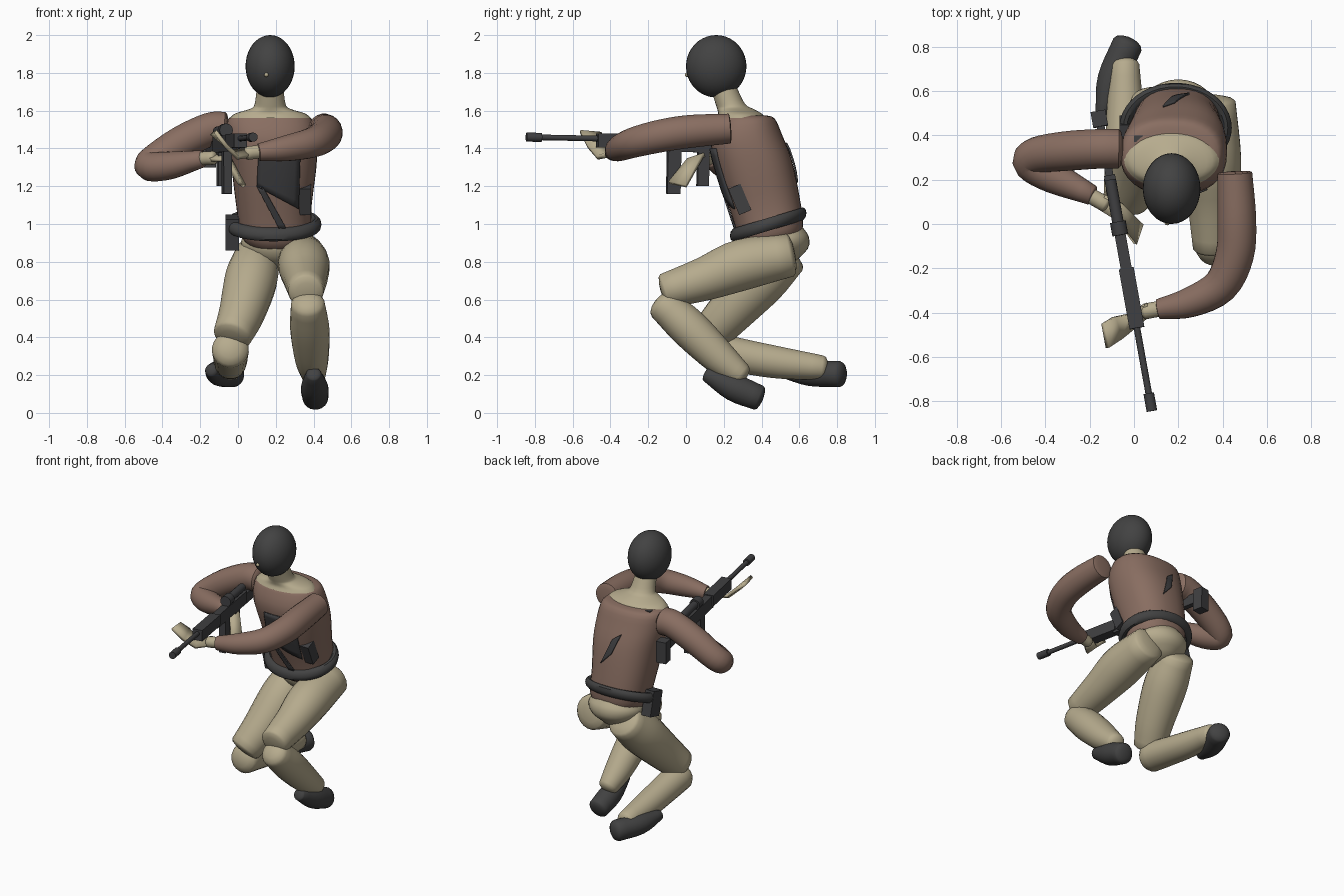
import bpy, bmesh, math
from mathutils import Vector, Matrix
from mathutils.bvhtree import BVHTree

cube = bpy.data.objects.get("Cube")
if cube:
    bpy.data.objects.remove(cube)


def material(name, r, g, b):
    m = bpy.data.materials.new(name)
    m.use_nodes = True
    m.diffuse_color = (r, g, b, 1)
    m.node_tree.nodes["Principled BSDF"].inputs["Base Color"].default_value = (r, g, b, 1)
    return m


TAN = material("tan cloth", .47, .41, .27)
BROWN = material("brown jacket", .25, .155, .12)
BLACK = material("black cloth", .055, .055, .055)
GUN = material("gun metal", .05, .05, .053)
parts = []


def finish(name, bm, mat, thickness=0):
    bmesh.ops.recalc_face_normals(bm, faces=bm.faces)
    mesh = bpy.data.meshes.new(name)
    bm.to_mesh(mesh)
    bm.free()
    mesh.materials.append(mat)
    ob = bpy.data.objects.new(name, mesh)
    bpy.context.collection.objects.link(ob)
    if thickness:
        mod = ob.modifiers.new("thickness", 'SOLIDIFY')
        mod.thickness = thickness
        mod.offset = 0
    parts.append(ob)
    return ob


def skin(name, rings, mat):
    """Join equal rings of points into a capped surface."""
    bm = bmesh.new()
    loops = [[bm.verts.new(p) for p in ring] for ring in rings]
    n = len(loops[0])
    for a, b in zip(loops, loops[1:]):
        for i in range(n):
            j = (i + 1) % n
            bm.faces.new((a[i], a[j], b[j], b[i]))
    bm.faces.new(loops[0])
    bm.faces.new(loops[-1])
    return finish(name, bm, mat)


def smooth_path(keys, steps=4):
    """Catmull-Rom sampling of keys of any length."""
    keys = [Vector(k) for k in keys]
    k = [keys[0] * 2 - keys[1]] + keys + [keys[-1] * 2 - keys[-2]]
    out = []
    for a, b, c, d in zip(k, k[1:], k[2:], k[3:]):
        for s in range(steps):
            t = s / steps
            out.append((b * 2 + (c - a) * t + (a * 2 - b * 5 + c * 4 - d) * t * t
                        + (b * 3 - a - c * 3 + d) * t ** 3) / 2)
    return out + [keys[-1]]


def tube(name, keys, mat, end=.5, sides=20):
    """Limb through (x, y, z, radius) keys with domed ends."""
    path = smooth_path(keys)
    pts = [p.xyz for p in path]
    rad = [p.w for p in path]
    tan = [(pts[min(i + 1, len(pts) - 1)] - pts[max(i - 1, 0)]).normalized()
           for i in range(len(pts))]
    for side in (0, -1):
        p, r, t = pts[side], rad[side], tan[side]
        sign = 1 if side else -1
        for ang in (.5, 1, 1.4):
            at = len(pts) if side else 0
            pts.insert(at, p + t * sign * r * end * math.sin(ang))
            rad.insert(at, r * math.cos(ang))
            tan.insert(at, t)
    rings = []
    u = tan[0].orthogonal()
    for p, r, t in zip(pts, rad, tan):
        u = (u - t * u.dot(t)).normalized()
        v = t.cross(u)
        rings.append([p + (u * math.cos(a) + v * math.sin(a)) * r
                      for a in (math.tau * i / sides for i in range(sides))])
    return skin(name, rings, mat)


def body(name, keys, mat, power=.85, sides=32):
    """Trunk through (x, y, z, half width, half depth, tilt) sections."""
    def bend(v):
        return math.copysign(abs(v) ** power, v)
    rings = []
    for key in smooth_path([Vector(k) for k in keys], 3):
        x, y, z, rx, ry, tilt = key
        ring = []
        for i in range(sides):
            a = math.tau * i / sides
            dy = ry * bend(math.sin(a))
            ring.append((x + rx * bend(math.cos(a)), y + dy, z + dy * tilt))
        rings.append(ring)
    return skin(name, rings, mat)


def box(name, centre, size, mat, rot=Matrix()):
    bm = bmesh.new()
    bmesh.ops.create_cube(bm, size=1, matrix=Matrix.Translation(centre) @ rot
                          @ Matrix.Diagonal((*size, 1)))
    return finish(name, bm, mat)


# Head
bm = bmesh.new()
bmesh.ops.create_uvsphere(bm, u_segments=32, v_segments=20, radius=1,
                          matrix=Matrix.Translation((.17, .16, 1.835)) @ Matrix.Diagonal((.13, .16, .165, 1)))
finish("head", bm, BLACK)
bm = bmesh.new()
bmesh.ops.create_icosphere(bm, subdivisions=2, radius=.012, matrix=Matrix.Translation((.15, .006, 1.79)))
finish("face_spot", bm, TAN)

# Trunk
torso = body("torso", [(.2, .47, .88, .13, .13, .2), (.2, .455, .95, .185, .165, .3),
                       (.19, .42, 1.1, .2, .18, .28), (.19, .365, 1.3, .225, .195, .2),
                       (.18, .32, 1.45, .24, .19, .1), (.17, .315, 1.55, .225, .155, .05),
                       (.17, .305, 1.575, .18, .12, 0)], BROWN)
body("collar", [(.17, .29, 1.56, .215, .13, 0), (.17, .285, 1.585, .185, .115, 0),
                (.17, .26, 1.61, .105, .095, 0), (.17, .235, 1.635, .082, .078, 0),
                (.17, .2, 1.72, .07, .07, 0)], TAN, 1)
body("pelvis", [(.2, .5, .78, .06, .07, .2), (.2, .5, .84, .15, .145, .2),
                (.2, .485, .9, .185, .165, .2), (.2, .47, .95, .16, .15, .2)], TAN, 1)

# Belt
bm = bmesh.new()
rows = []
for i in range(40):
    a = math.tau * i / 40
    out = Vector((math.cos(a), math.sin(a), math.sin(a) * .3))
    mid = Vector((.188 + .228 * out.x, .435 + .177 * out.y, .998 + .177 * out.z))
    rows.append([bm.verts.new(mid + out * .026 * math.cos(b) + Vector((0, 0, .036 * math.sin(b))))
                 for b in (math.tau * k / 10 for k in range(10))])
for i in range(40):
    a, b = rows[i], rows[(i + 1) % 40]
    for k in range(10):
        bm.faces.new((a[k], a[(k + 1) % 10], b[(k + 1) % 10], b[k]))
finish("belt", bm, BLACK)
box("belt_pouch", (-.03, .42, .955), (.07, .1, .17), GUN, Matrix.Rotation(.25, 4, 'X'))
box("holster", (.35, .285, 1.13), (.075, .07, .15), GUN, Matrix.Rotation(.4, 4, 'X'))
box("shoulder_clip", (.02, .385, 1.56), (.04, .03, .03), GUN)

# Flat patches laid on the torso
tree = BVHTree.FromPolygons([v.co for v in torso.data.vertices],
                            [tuple(p.vertices) for p in torso.data.polygons])


def patch(name, outline, side):
    bm = bmesh.new()
    bm.faces.new([bm.verts.new((x, side, z)) for x, z in outline])
    bmesh.ops.subdivide_edges(bm, edges=bm.edges, cuts=7, use_grid_fill=True)
    for v in bm.verts:
        hit = tree.ray_cast(v.co, Vector((0, -side, 0)))[0]
        if hit:
            v.co = hit + Vector((0, side * .007, 0))
    finish(name, bm, GUN, .009)


patch("chest_panel", [(.11, 1.4), (.33, 1.4), (.32, 1.08), (.1, 1.2)], -1)
patch("chest_strap", [(.1, 1.2), (.13, 1.2), (.26, .97), (.22, .97)], -1)
patch("back_sheath", [(.13, 1.43), (.185, 1.39), (.25, 1.22), (.175, 1.3)], 1)

# Arms
tube("right_arm", [(-.07, .34, 1.505, .09), (-.15, .34, 1.5, .09), (-.3, .33, 1.43, .09),
                   (-.44, .31, 1.34, .083), (-.465, .27, 1.305, .078), (-.36, .21, 1.31, .074),
                   (-.19, .13, 1.345, .046)], BROWN, .25)
tube("left_arm", [(.455, .23, 1.505, .08), (.465, .02, 1.49, .088), (.455, -.14, 1.465, .087),
                  (.39, -.28, 1.43, .08), (.25, -.355, 1.4, .068), (.11, -.385, 1.38, .046)], BROWN, .1)

# Hands
tube("right_wrist", [(-.21, .135, 1.345, .036), (-.13, .09, 1.35, .036)], TAN)
tube("left_wrist", [(.13, -.38, 1.385, .036), (.05, -.395, 1.375, .036)], TAN)


def hand(name, pairs):
    bm = bmesh.new()
    rows = [(bm.verts.new(a), bm.verts.new(b)) for a, b in pairs]
    for (a, b), (c, d) in zip(rows, rows[1:]):
        bm.faces.new((a, b, d, c))
    finish(name, bm, TAN, .022)


hand("right_hand", [((-.13, .13, 1.37), (-.16, .07, 1.34)), ((-.05, .09, 1.365), (-.07, .01, 1.34)),
                    ((.035, 0, 1.2), (.005, -.09, 1.22))])
hand("left_hand", [((.06, -.36, 1.4), (.06, -.42, 1.36)), ((-.03, -.41, 1.385), (0, -.47, 1.35)),
                   ((-.09, -.42, 1.44), (-.06, -.52, 1.41)), ((-.14, -.45, 1.48), (-.12, -.56, 1.49))])

# Legs and shoes
tube("left_thigh", [(.345, .55, .835, .115), (.348, .3, .785, .137), (.357, .1, .71, .117),
                    (.36, -.11, .645, .094)], TAN, .25)
tube("left_shin", [(.37, -.12, .575, .09), (.38, .02, .445, .104), (.39, .18, .29, .09),
                   (.4, .29, .2, .065)], TAN)
tube("left_shoe", [(.4, .11, .205, .04), (.405, .25, .135, .072), (.41, .385, .08, .068)], BLACK, .35)
tube("right_thigh", [(.1, .54, .84, .115), (.07, .4, .71, .14), (.02, .23, .53, .122),
                     (-.03, .12, .41, .103)], TAN, .25)
tube("right_shin", [(-.04, .13, .335, .098), (-.04, .3, .3, .092), (-.04, .5, .265, .085),
                    (-.04, .72, .24, .065)], TAN)
tube("right_shoe", [(-.14, .5, .225, .035), (-.1, .65, .21, .067), (-.03, .81, .205, .07)], BLACK)

# Rifle, measured along its length
AIM = Vector((.18, -1, .02)).normalized()
TURN = AIM.to_track_quat('Y', 'Z').to_matrix().to_4x4()


def on_gun(y, up):
    return Vector((.08 - .18 * (y + .84), y, 1.46 - .02 * (y + .84) + up))


def gun_box(name, y0, y1, width, height, up):
    box(name, on_gun((y0 + y1) / 2, up), (width, (y1 - y0) * 1.016, height), GUN, TURN)


def gun_rod(name, y0, y1, radius, up=0):
    bm = bmesh.new()
    turn = AIM.to_track_quat('Z', 'Y').to_matrix().to_4x4()
    bmesh.ops.create_cone(bm, cap_ends=True, segments=16, radius1=radius, radius2=radius,
                          depth=(y1 - y0) * 1.016,
                          matrix=Matrix.Translation(on_gun((y0 + y1) / 2, up)) @ turn)
    finish(name, bm, GUN)


gun_rod("muzzle", -.845, -.765, .024)
gun_rod("barrel", -.8, -.4, .015)
gun_box("handguard", -.47, -.2, .068, .075, -.01)
gun_box("receiver", -.22, .22, .05, .085, -.02)
gun_box("stock", .2, .46, .036, .07, -.035)
gun_box("butt", .44, .51, .068, .15, -.06)
gun_box("magazine", -.1, -.03, .045, .24, -.165)
gun_box("grip", .06, .12, .045, .2, -.14)
gun_rod("scope", -.02, .2, .026, .052)
gun_rod("scope_lens", -.05, .01, .036, .052)

# Shading
for ob in bpy.context.selected_objects:
    ob.select_set(False)
for ob in parts:
    ob.select_set(True)
bpy.context.view_layer.objects.active = torso
bpy.ops.object.shade_smooth_by_angle(angle=math.radians(40))
